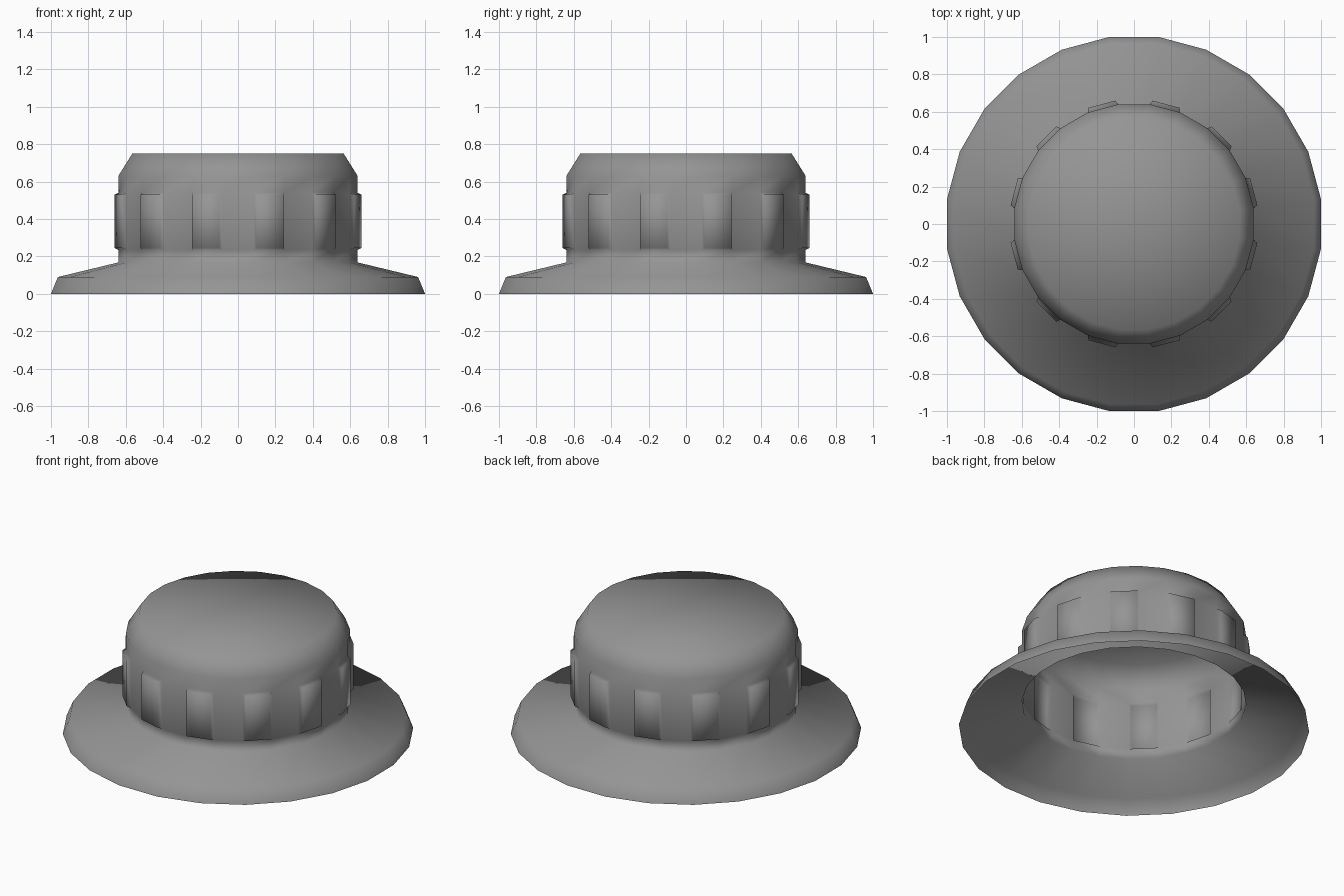
import bpy
import bmesh
from math import cos, sin, tau

SIDES = 24

cube = bpy.data.objects.get("Cube")
if cube:
    bpy.data.objects.remove(cube, do_unlink=True)

# One grey felt colour
felt = bpy.data.materials.new("grey_felt")
felt.use_nodes = True
color = (0.3, 0.3, 0.3, 1)
felt.diffuse_color = color
felt.node_tree.nodes["Principled BSDF"].inputs["Base Color"].default_value = color


def ring(bm, apothem, z):
    """Ring of vertices whose flat sides face the axes."""
    radius = apothem / cos(tau / SIDES / 2)
    angles = [(i + 0.5) * tau / SIDES for i in range(SIDES)]
    return [bm.verts.new((radius * cos(a), radius * sin(a), z)) for a in angles]


def bridge(bm, low, high):
    """Band of outward-facing quads between two rings."""
    faces = []
    for i in range(SIDES):
        j = (i + 1) % SIDES
        faces.append(bm.faces.new((low[i], low[j], high[j], high[i])))
    return faces


# Open shell: rim, sloping brim, upright crown, bevelled shoulder
profile = [(1.0, 0), (0.963, 0.09), (0.64, 0.168), (0.64, 0.235),
           (0.64, 0.54), (0.64, 0.63), (0.565, 0.75)]
bm = bmesh.new()
rings = [ring(bm, r, z) for r, z in profile]
bands = [bridge(bm, a, b) for a, b in zip(rings, rings[1:])]

# Flat top
centre = bm.verts.new((0, 0, profile[-1][1]))
top = rings[-1]
for i in range(SIDES):
    bm.faces.new((top[i], top[(i + 1) % SIDES], centre))

# Raised pads on every other panel of the hat band
bm.normal_update()
bmesh.ops.inset_individual(bm, faces=bands[3][0::2], thickness=0.01,
                           depth=0.023, use_even_offset=True)

for face in bm.faces:
    face.smooth = True
mesh = bpy.data.meshes.new("hat_shell")
bm.to_mesh(mesh)
bm.free()
mesh.materials.append(felt)
hat = bpy.data.objects.new("hat_shell", mesh)
bpy.context.collection.objects.link(hat)
